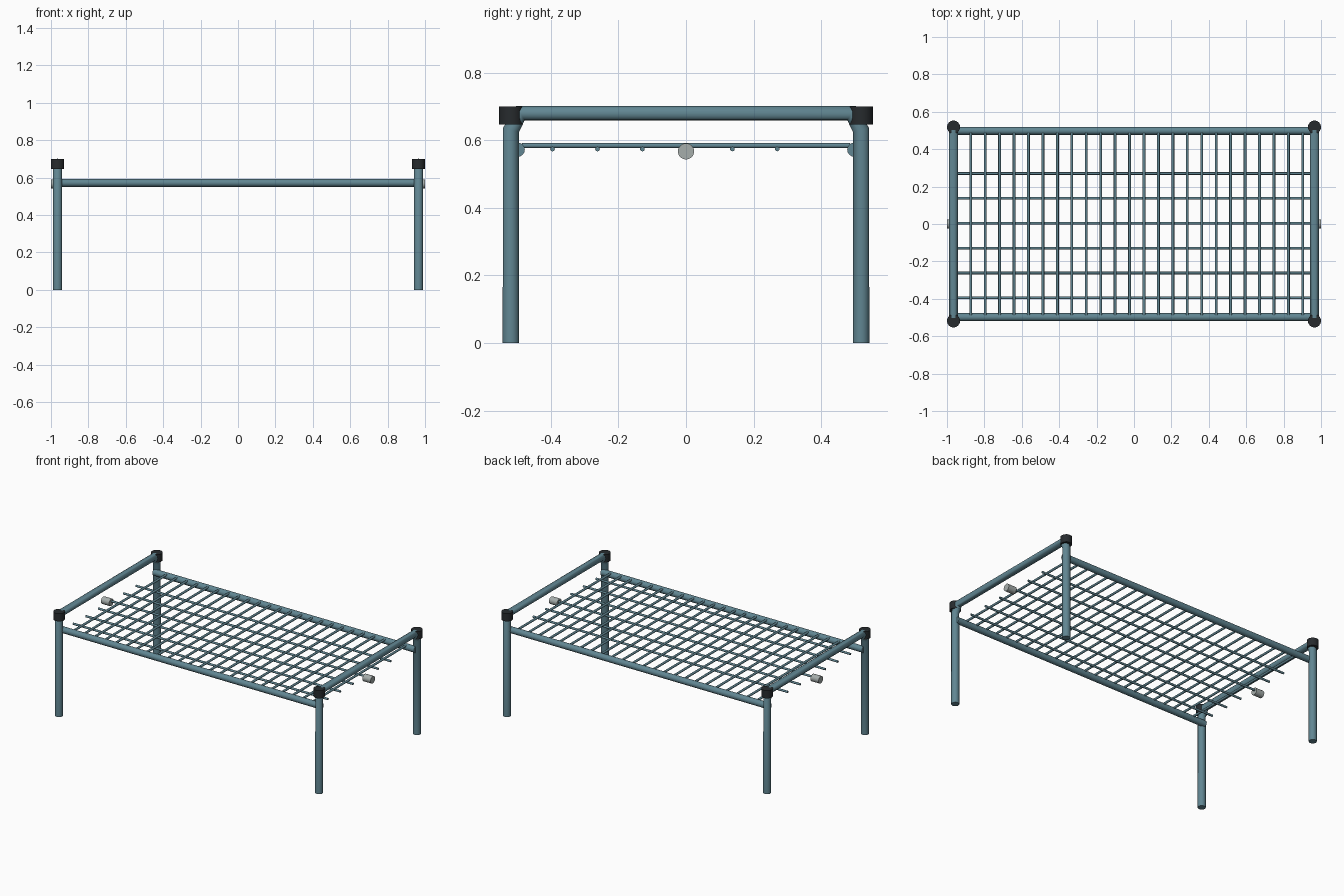
import bpy
from mathutils import Vector

if "Cube" in bpy.data.objects:
    bpy.data.objects.remove(bpy.data.objects["Cube"])


def material(name, rgb):
    m = bpy.data.materials.new(name)
    m.diffuse_color = (*rgb, 1)
    m.use_nodes = True
    m.node_tree.nodes["Principled BSDF"].inputs["Base Color"].default_value = m.diffuse_color
    return m


TEAL = material("teal_paint", (0.12, 0.24, 0.29))
BLACK = material("black_plastic", (0.02, 0.024, 0.027))
GREY = material("light_metal", (0.38, 0.42, 0.41))


def finish(ob, name, mat):
    ob.name = name
    ob.data.materials.clear()
    ob.data.materials.append(mat)
    bpy.ops.object.shade_smooth_by_angle(angle=0.7)


def rod(name, a, b, r, mat=TEAL, sides=16):
    a, b = Vector(a), Vector(b)
    bpy.ops.mesh.primitive_cylinder_add(
        vertices=sides, radius=r, depth=(b - a).length, location=(a + b) / 2,
        rotation=(b - a).to_track_quat('Z', 'Y').to_euler())
    finish(bpy.context.object, name, mat)


def bent_tube(name, points, r):
    cu = bpy.data.curves.new(name, 'CURVE')
    cu.dimensions = '3D'
    cu.bevel_depth = r
    cu.bevel_resolution = 6
    cu.use_fill_caps = True
    sp = cu.splines.new('POLY')
    sp.points.add(len(points) - 1)
    for p, co in zip(sp.points, points):
        p.co = (*co, 1)
    ob = bpy.data.objects.new(name, cu)
    bpy.context.collection.objects.link(ob)
    bpy.ops.object.select_all(action='DESELECT')
    ob.select_set(True)
    bpy.context.view_layer.objects.active = ob
    bpy.ops.object.convert(target='MESH')
    finish(bpy.context.object, name, TEAL)


X, Y = 0.965, 0.518

for side, sx in (("left", -1), ("right", 1)):
    x = sx * X
    # End frame: two legs and the top rail as one bent tube
    half = [(Y, 0), (Y, 0.63), (0.49, 0.68)]
    path = [(x, -y, z) for y, z in half] + [(x, y, z) for y, z in reversed(half)]
    bent_tube(side + "_end_frame", path, 0.0245)
    # Black corner caps
    for end, sy in (("front", -1), ("back", 1)):
        rod(f"{side}_{end}_corner_cap", (x, sy * Y, 0.647), (x, sy * Y, 0.699),
            0.035, BLACK, 24)
    # Short metal stub in the middle of each end
    rod(side + "_end_stub", (sx * 0.94, 0, 0.567), (sx * 1.0, 0, 0.567),
        0.024, GREY, 24)

# Long side rails
for end, sy in (("front", -1), ("back", 1)):
    rod(end + "_side_rail", (-0.97, sy * 0.498, 0.572), (0.97, sy * 0.498, 0.572), 0.021)

# Lengthwise mesh wires
for i in range(6):
    y = -0.395 + 0.133 * i
    rod(f"long_wire_{i + 1}", (-0.945, y, 0.574), (0.945, y, 0.574), 0.007, sides=12)

# Crosswise mesh wires
for i in range(24):
    x = -0.873 + 0.0772 * i
    rod(f"cross_wire_{i + 1}", (x, -0.486, 0.584), (x, 0.486, 0.584), 0.0075, sides=12)
